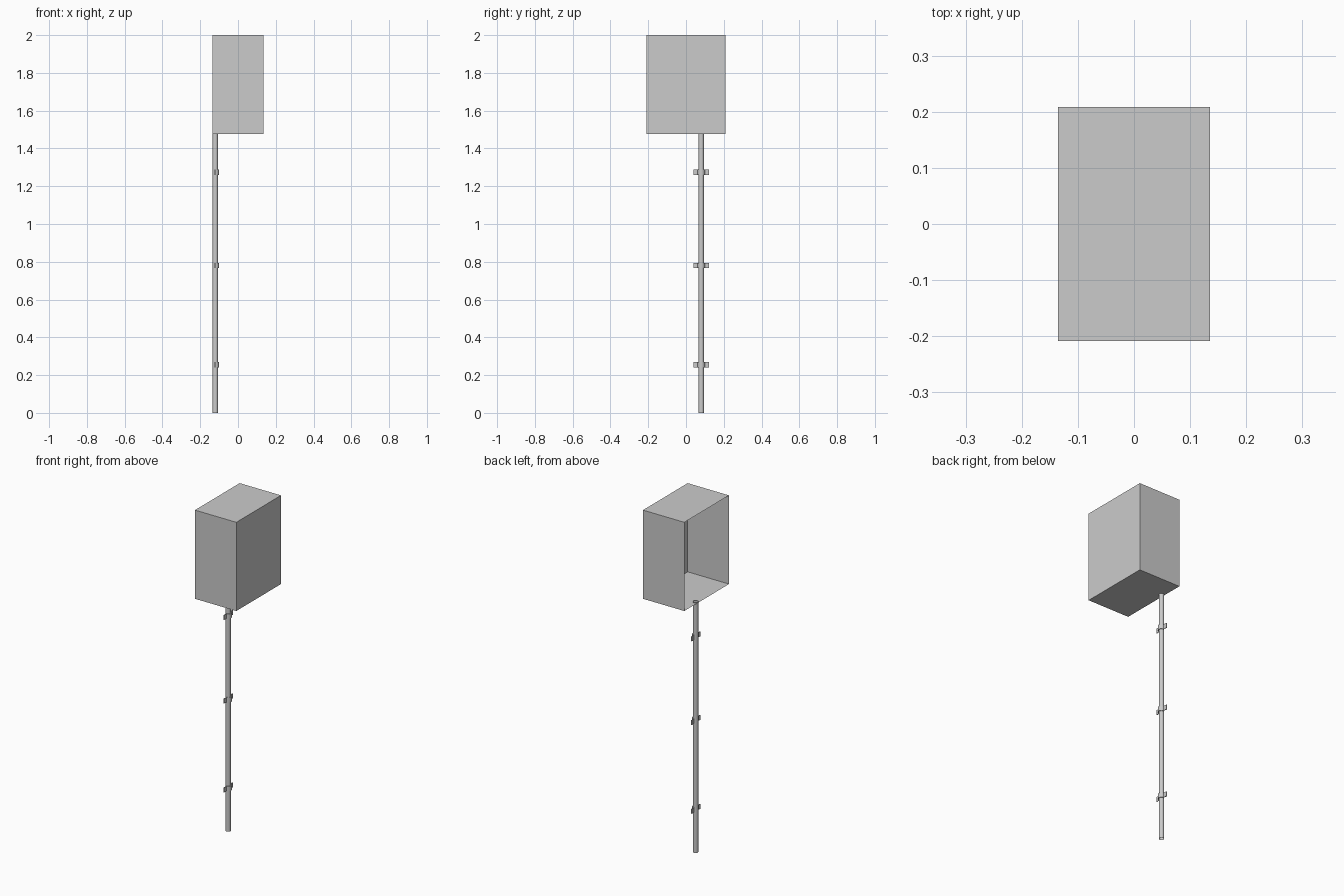
import bpy, bmesh, math

cube = bpy.data.objects.get("Cube")
if cube:
    bpy.data.objects.remove(cube, do_unlink=True)

grey = bpy.data.materials.new("light_grey")
grey.use_nodes = True
grey.diffuse_color = (0.6, 0.6, 0.6, 1)
grey.node_tree.nodes["Principled BSDF"].inputs["Base Color"].default_value = (0.6, 0.6, 0.6, 1)

POLE_X, POLE_Y, POLE_R = -0.12, 0.081, 0.014
BOX_BOTTOM = 1.476


def make_object(name, bm):
    mesh = bpy.data.meshes.new(name)
    bm.to_mesh(mesh)
    bm.free()
    mesh.materials.append(grey)
    obj = bpy.data.objects.new(name, mesh)
    bpy.context.collection.objects.link(obj)
    return obj


def smooth(obj):
    bpy.ops.object.select_all(action="DESELECT")
    obj.select_set(True)
    bpy.context.view_layer.objects.active = obj
    bpy.ops.object.shade_smooth_by_angle(angle=math.radians(35))


# Sheet box, open on the -x side
bm = bmesh.new()
bmesh.ops.create_cube(bm, size=1)
for v in bm.verts:
    v.co.x *= 0.27
    v.co.y *= 0.417
    v.co.z = BOX_BOTTOM if v.co.z < 0 else 2.0
bm.normal_update()
bmesh.ops.delete(bm, geom=[f for f in bm.faces if f.normal.x < -0.5], context="FACES")
make_object("open_box", bm)

# Open-ended tube, reaching just through the box floor
bm = bmesh.new()
height = BOX_BOTTOM + 0.004
bmesh.ops.create_cone(bm, cap_ends=False, segments=24, radius1=POLE_R, radius2=POLE_R, depth=height)
bmesh.ops.translate(bm, verts=bm.verts, vec=(POLE_X, POLE_Y, height / 2))
smooth(make_object("pole", bm))


# Saddle clip: half ring over the tube with a flat tab on each side
def saddle_clip(name, z):
    half_width, half_height, thick = 0.04, 0.014, 0.005
    steps = 12

    def outline(radius, offset):
        arc = [(radius * math.cos(a), radius * math.sin(a))
               for a in (math.pi * (i / steps - 0.5) for i in range(steps + 1))]
        arc = [(max(x, offset), y) for x, y in arc]
        return [(offset, -half_width)] + arc + [(offset, half_width)]

    profile = outline(POLE_R + thick, 0.001) + outline(POLE_R + 0.0005, 0.001 - thick)[::-1]
    bm = bmesh.new()
    verts = [bm.verts.new((POLE_X + x, POLE_Y + y, z - half_height)) for x, y in profile]
    face = bm.faces.new(verts)
    grown = bmesh.ops.extrude_face_region(bm, geom=[face])
    top = [g for g in grown["geom"] if isinstance(g, bmesh.types.BMVert)]
    bmesh.ops.translate(bm, verts=top, vec=(0, 0, 2 * half_height))
    bmesh.ops.recalc_face_normals(bm, faces=bm.faces)
    smooth(make_object(name, bm))


for label, z in (("lower", 0.255), ("middle", 0.78), ("upper", 1.274)):
    saddle_clip(label + "_clip", z)
